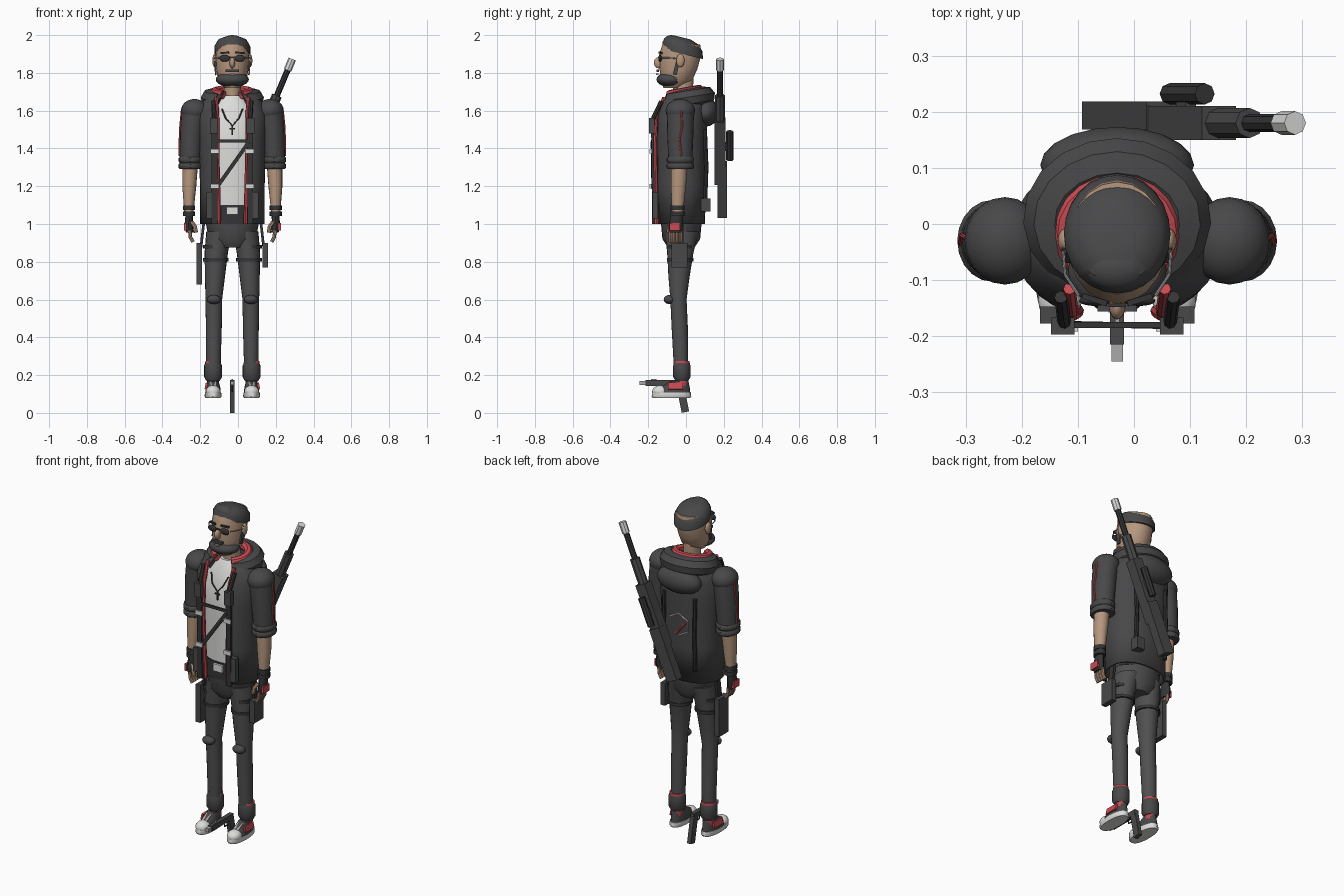
import bpy, bmesh, math
from mathutils import Matrix, Vector

cube = bpy.data.objects.get("Cube")
if cube:
    bpy.data.objects.remove(cube)

CX = -0.03  # body centre line


def material(name, *rgb):
    m = bpy.data.materials.new(name)
    m.use_nodes = True
    m.diffuse_color = (*rgb, 1)
    m.node_tree.nodes["Principled BSDF"].inputs["Base Color"].default_value = (*rgb, 1)
    return m


CHAR = material("charcoal cloth", .065, .065, .068)
SLATE = material("slate denim", .08, .08, .083)
BLACK = material("black strap", .035, .035, .037)
SKIN = material("skin", .47, .31, .21)
RED = material("red trim", .58, .07, .085)
WHITE = material("white", .72, .72, .71)
GREY = material("light grey", .4, .4, .4)
made = []


def make(name, bm, mat):
    bmesh.ops.translate(bm, verts=bm.verts, vec=(CX, 0, 0))
    bmesh.ops.recalc_face_normals(bm, faces=bm.faces)
    me = bpy.data.meshes.new(name)
    bm.to_mesh(me)
    bm.free()
    me.materials.append(mat)
    ob = bpy.data.objects.new(name, me)
    bpy.context.collection.objects.link(ob)
    made.append(ob)
    return ob


def loft(name, rings, mat, n=20, gap=0, power=1, tilt=0):
    """Skin rings (x, y, z, rx, ry); gap leaves the front open by that half angle."""
    bm = bmesh.new()
    loops = []
    for x, y, z, rx, ry in rings:
        loop = []
        for i in range(n):
            a = gap + (2 * math.pi - 2 * gap) * i / (n - 1 if gap else n)
            s, c = math.sin(a), -math.cos(a)
            px = x + rx * math.copysign(abs(s) ** power, s)
            py = y + ry * math.copysign(abs(c) ** power, c)
            loop.append(bm.verts.new((px, py, z + tilt * (py - y))))
        loops.append(loop)
    for a, b in zip(loops, loops[1:]):
        for i in range(n - 1 if gap else n):
            j = (i + 1) % n
            bm.faces.new((a[i], a[j], b[j], b[i]))
    if not gap:
        bm.faces.new(loops[0])
        bm.faces.new(loops[-1])
    return make(name, bm, mat)


def ball(name, c, size, mat, tilt=0):
    bm = bmesh.new()
    m = Matrix.Translation(c) @ Matrix.Rotation(tilt, 4, 'X') @ Matrix.Diagonal((*size, 1))
    bmesh.ops.create_uvsphere(bm, u_segments=20, v_segments=12, radius=1, matrix=m)
    return make(name, bm, mat)


def box(name, c, size, mat, rx=0, ry=0):
    bm = bmesh.new()
    m = (Matrix.Translation(c) @ Matrix.Rotation(ry, 4, 'Y') @ Matrix.Rotation(rx, 4, 'X')
         @ Matrix.Diagonal((*size, 1)))
    bmesh.ops.create_cube(bm, size=1, matrix=m)
    return make(name, bm, mat)


def beam(name, a, b, w, d, mat):
    """Box running from a to b, with depth d along y."""
    a, b = Vector(a), Vector(b)
    z = (b - a).normalized()
    x = Vector((0, 1, 0)).cross(z).normalized()
    y = z.cross(x)
    m = Matrix((x * w, y * d, b - a)).transposed().to_4x4()
    bm = bmesh.new()
    bmesh.ops.create_cube(bm, size=1, matrix=Matrix.Translation((a + b) / 2) @ m)
    return make(name, bm, mat)


def tube(name, pts, r, mat, closed=False):
    cu = bpy.data.curves.new(name, 'CURVE')
    cu.dimensions = '3D'
    cu.bevel_depth, cu.bevel_resolution, cu.use_fill_caps = r, 2, True
    sp = cu.splines.new('POLY')
    sp.points.add(len(pts) - 1)
    for p, co in zip(sp.points, pts):
        p.co = (*co, 1)
    sp.use_cyclic_u = closed
    tmp = bpy.data.objects.new(name + " path", cu)
    bpy.context.collection.objects.link(tmp)
    bpy.context.view_layer.update()
    me = bpy.data.meshes.new_from_object(tmp.evaluated_get(bpy.context.evaluated_depsgraph_get()))
    bm = bmesh.new()
    bm.from_mesh(me)
    bpy.data.objects.remove(tmp)
    bpy.data.meshes.remove(me)
    return make(name, bm, mat)


def horseshoe(rx, ry, y, z, rise, n=17, gap=.55):
    angles = [gap + (2 * math.pi - 2 * gap) * i / (n - 1) for i in range(n)]
    return [(rx * math.sin(a), y - ry * math.cos(a), z - rise * math.cos(a)) for a in angles]


# Head, hair and face
loft("head", [(0, -.07, 1.72, .04, .05), (0, -.05, 1.76, .075, .083), (0, -.04, 1.82, .086, .1),
              (0, -.03, 1.9, .09, .112), (0, -.025, 1.95, .085, .1)], SKIN)
loft("neck", [(0, -.015, 1.62, .045, .05), (0, -.015, 1.8, .045, .055)], SKIN, 16)
loft("hair", [(0, -.018, 1.9, .095, .108), (0, -.018, 1.94, .095, .105), (0, -.018, 1.97, .078, .085),
              (0, -.018, 1.987, .04, .045)], CHAR, 24, tilt=-.25)
ball("quiff", (0, -.078, 1.965), (.058, .042, .035), CHAR)
ball("beard", (0, -.083, 1.765), (.088, .073, .04), CHAR)
box("moustache", (0, -.149, 1.812), (.07, .014, .014), CHAR)
box("mouth", (0, -.152, 1.793), (.03, .012, .008), GREY)
ball("nose", (0, -.143, 1.853), (.015, .027, .03), SKIN, .3)
for s in (-1, 1):
    ball("ear", (s * .093, -.03, 1.865), (.013, .022, .035), SKIN)
    ball("sunglass_lens", (s * .04, -.137, 1.877), (.028, .009, .018), BLACK)
    beam("eyebrow", (s * .018, -.142, 1.908), (s * .062, -.128, 1.905), .01, .01, BLACK)
    tube("glasses_arm", [(s * .068, -.128, 1.88), (s * .093, -.09, 1.88), (s * .097, -.035, 1.875)], .003, GREY)
    beam("sideburn", (s * .088, -.06, 1.79), (s * .094, -.035, 1.89), .008, .02, CHAR)
box("glasses_bridge", (0, -.145, 1.885), (.03, .006, .006), BLACK)

# Shirt, belt and necklace
loft("shirt", [(0, -.03, 1.08, .13, .1), (0, -.03, 1.4, .14, .108), (0, -.03, 1.58, .14, .108),
               (0, -.02, 1.68, .06, .06)], WHITE, 24, power=.85)
loft("belt", [(0, -.03, 1.0, .14, .106), (0, -.03, 1.1, .135, .106)], BLACK, 24, power=.85)
box("belt_buckle", (0, -.14, 1.07), (.06, .016, .042), WHITE)
tube("necklace", [(-.055, -.125, 1.61), (-.035, -.147, 1.56), (0, -.149, 1.52), (.035, -.147, 1.56),
                  (.055, -.125, 1.61)], .004, BLACK)
beam("pendant", (0, -.148, 1.52), (0, -.148, 1.47), .007, .007, BLACK)
box("pendant_bar", (0, -.148, 1.505), (.03, .007, .007), BLACK)

# Open jacket with hood
jacket = loft("jacket", [(0, -.028, 1.0, .165, .122), (0, -.028, 1.2, .165, .13), (0, -.028, 1.45, .174, .134),
                         (0, -.025, 1.58, .18, .13), (0, -.015, 1.65, .15, .115), (0, -.01, 1.7, .09, .085)],
              CHAR, 30, gap=.46, power=.85)
solid = jacket.modifiers.new("thickness", 'SOLIDIFY')
solid.thickness, solid.offset = .012, 0
tube("hood_collar", horseshoe(.118, .095, .01, 1.665, .015), .05, CHAR)
tube("hood_lining", horseshoe(.092, .085, -.015, 1.698, .015), .024, RED)
ball("hood_bag", (0, .105, 1.59), (.137, .068, .075), CHAR, -.15)

for s in (-1, 1):
    # Jacket edge trim, chest straps and pouches
    tube("front_trim", [(s * .085, -.115, 1.67), (s * .08, -.155, 1.56), (s * .08, -.163, 1.4),
                        (s * .075, -.16, 1.2), (s * .07, -.155, 1.0)], .011, RED)
    beam("chest_strap", (s * .094, -.172, 1.0), (s * .094, -.178, 1.55), .03, .014, BLACK)
    box("strap_pouch", (s * .097, -.182, 1.52), (.042, .03, .08), CHAR)
    box("lower_pouch", (s * .115, -.162, 1.1), (.045, .03, .14), CHAR)
    for z in (1.2, 1.385):
        box("strap_buckle", (s * .092, -.187, z), (.045, .01, .024), WHITE)
    tube("shoulder_strap", [(s * .094, -.178, 1.55), (s * .1, -.13, 1.65)], .012, BLACK)
    tube("back_strap", [(s * .1, .1, 1.5), (s * .1, .108, 1.3), (s * .1, .1, 1.08)], .011, BLACK)

    # Sleeve with rolled cuff and stripe
    ball("shoulder", (s * .2, -.03, 1.6), (.072, .078, .062), CHAR)
    loft("sleeve", [(s * .2, -.03, 1.6, .068, .072), (s * .213, -.03, 1.5, .063, .07),
                    (s * .222, -.03, 1.34, .057, .064)], CHAR)
    for z in (1.307, 1.34):
        loft("rolled_cuff", [(s * .222, -.03, z - .016, .057, .066), (s * .222, -.03, z - .008, .063, .073),
                             (s * .222, -.03, z + .008, .063, .073), (s * .222, -.03, z + .016, .057, .066)], CHAR)
    tube("sleeve_stripe", [(s * .268, -.025, 1.6), (s * .276, -.02, 1.52), (s * .279, -.035, 1.45),
                           (s * .279, -.025, 1.36)], .005, RED)

    # Forearm, wristband and gloved hand
    loft("forearm", [(s * .223, -.035, 1.33, .042, .045), (s * .228, -.04, 1.2, .037, .04),
                     (s * .23, -.045, 1.06, .024, .03)], SKIN, 16)
    for z in (1.055, 1.085):
        loft("wristband", [(s * .23, -.045, z - .012, .032, .037), (s * .23, -.045, z + .012, .032, .037)], BLACK, 16)
    loft("glove", [(s * .228, -.05, 1.045, .02, .03), (s * .232, -.055, .99, .022, .038),
                   (s * .225, -.055, .955, .02, .034)], BLACK, 12)
    box("glove_plate", (s * .25, -.06, .985), (.014, .055, .04), RED)
    for k in range(4):
        y = -.082 + k * .018
        tube("finger", [(s * .225, y, .965), (s * .222, y, .93), (s * .208, y, .905)], .0095, SKIN)
    tube("thumb", [(s * .215, -.075, 1.01), (s * .198, -.09, .985), (s * .193, -.092, .955)], .011, SKIN)

    # Leg, knee pad and ankle cuff
    loft("leg", [(s * .07, -.022, .96, .068, .09), (s * .085, -.03, .85, .062, .07), (s * .092, -.037, .72, .053, .056),
                 (s * .098, -.04, .6, .044, .043), (s * .098, -.033, .45, .042, .043),
                 (s * .1, -.027, .25, .038, .038)], SLATE)
    ball("knee_pad", (s * .098, -.088, .6), (.037, .03, .024), CHAR)
    loft("ankle_cuff", [(s * .102, -.022, .17, .036, .034), (s * .102, -.022, .19, .047, .046),
                        (s * .102, -.022, .25, .047, .046), (s * .102, -.022, .268, .04, .04)], CHAR)
    loft("cuff_band", [(s * .102, -.022, .262, .042, .042), (s * .102, -.022, .274, .041, .041)], RED)
    loft("sock", [(s * .102, -.022, .13, .03, .033), (s * .102, -.022, .185, .033, .034)], RED, 14)

    # Shoe
    loft("sole", [(s * .102, -.077, .08, .04, .1), (s * .102, -.077, .088, .045, .105),
                  (s * .102, -.077, .108, .043, .102)], WHITE, 24, power=.85)
    loft("shoe_upper", [(s * .102, -.072, .105, .041, .095), (s * .102, -.06, .135, .038, .08),
                        (s * .102, -.035, .168, .03, .048)], CHAR)
    ball("toe_cap", (s * .102, -.135, .113), (.039, .044, .033), WHITE)
    box("shoe_patch", (s * .138, -.055, .142), (.012, .08, .035), RED, ry=-s * .2)
    box("laces", (s * .102, -.1, .15), (.035, .05, .012), GREY, rx=.5)

    # Thigh holster and its straps
    low = .68 if s < 0 else .77
    box("holster", (s * .175, -.035, (low + .9) / 2), (.03, .085, .9 - low), CHAR)
    beam("holster_hanger", (s * .152, -.03, 1.0), (s * .168, -.03, .86), .014, .035, BLACK)
    for z in (.81, .88):
        loft("thigh_strap", [(s * .088, -.03, z - .009, .068, .07), (s * .088, -.03, z + .009, .068, .07)], BLACK)
loft("hips", [(0, -.025, .875, .07, .07), (0, -.025, .92, .125, .1), (0, -.025, 1.03, .145, .11)], SLATE, 24)

# Crossing straps, back emblem and back pouch
beam("cross_strap", (.085, -.182, 1.43), (-.085, -.178, 1.19), .02, .01, BLACK)
beam("sternum_strap", (-.09, -.18, 1.44), (.09, -.18, 1.44), .016, .01, BLACK)
hexagon = [(.065 * math.sin(k * math.pi / 3), .109, 1.33 + .065 * math.cos(k * math.pi / 3)) for k in range(6)]
tube("emblem_outline", [hexagon[k] for k in (1, 0, 5, 4, 3)], .004, WHITE)
tube("emblem_slash", [(.02, .109, 1.27), (-.045, .109, 1.35)], .006, RED)
box("back_pouch", (.09, .105, 1.1), (.05, .05, .07), CHAR)


# Long gun slung across the back
def along(z, y=.18):
    return (.32 - (1.88 - z) * .42, y, z)


def rod(name, z0, z1, r, mat):
    tube(name, [along(z0), along(z1)], r, mat)


beam("gun_stock", along(1.045, .193), along(1.32, .193), .07, .05, CHAR)
beam("gun_receiver", along(1.22), along(1.55), .065, .06, CHAR)
rod("gun_handguard", 1.53, 1.68, .027, CHAR)
rod("gun_barrel", 1.66, 1.83, .016, BLACK)
rod("gun_muzzle", 1.815, 1.873, .021, WHITE)
tube("gun_scope", [along(1.34, .232), along(1.49, .232)], .019, BLACK)
beam("scope_mount", along(1.39, .215), along(1.43, .215), .02, .03, CHAR)

# Small sidearm standing between the feet
box("sidearm_slide", (0, -.115, .158), (.025, .2, .03), CHAR)
box("sidearm_muzzle", (0, -.23, .158), (.02, .03, .02), GREY)
box("sidearm_grip", (0, -.018, .078), (.024, .04, .15), CHAR, rx=.2)
tube("trigger_guard", [(0, -.085, .145), (0, -.08, .118), (0, -.04, .115)], .004, BLACK)
box("sidearm_sight", (0, -.17, .175), (.008, .03, .01), GREY)

# Smooth shading with sharp edges kept
bpy.ops.object.select_all(action='DESELECT')
for ob in made:
    ob.select_set(True)
bpy.context.view_layer.objects.active = made[0]
bpy.ops.object.shade_smooth_by_angle(angle=math.radians(40))
